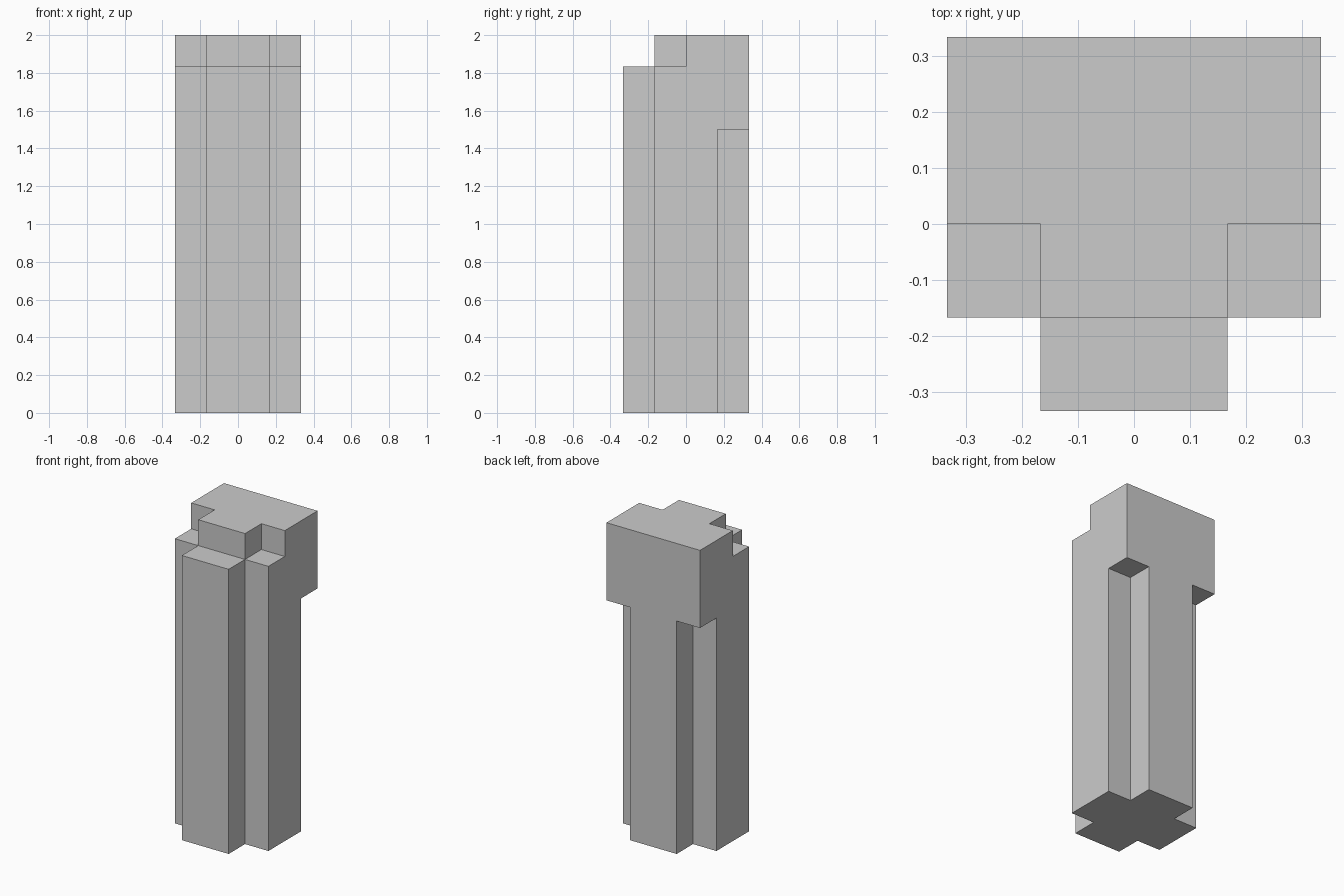
import bpy
import bmesh
from mathutils import Vector

if "Cube" in bpy.data.objects:
    bpy.data.objects.remove(bpy.data.objects["Cube"])

W = 1 / 3        # half width of the full block
N = 1 / 6        # notch line
BIG = 0.6        # cutter overshoot
SHOULDER = 2 - 1 / 6
OVERHANG = 1.5


def box(name, lo, hi):
    """Axis-aligned box between two corners, coordinates baked in the mesh."""
    bm = bmesh.new()
    bmesh.ops.create_cube(bm, size=1)
    for v in bm.verts:
        v.co = Vector([h if c > 0 else l for c, l, h in zip(v.co, lo, hi)])
    bmesh.ops.recalc_face_normals(bm, faces=bm.faces)
    mesh = bpy.data.meshes.new(name)
    bm.to_mesh(mesh)
    bm.free()
    obj = bpy.data.objects.new(name, mesh)
    bpy.context.collection.objects.link(obj)
    return obj


def cut(target, name, lo, hi):
    """Subtract a box from the target and discard the cutter."""
    cutter = box(name, lo, hi)
    cutter.hide_render = True
    mod = target.modifiers.new(name, 'BOOLEAN')
    mod.operation = 'DIFFERENCE'
    mod.solver = 'EXACT'
    mod.object = cutter
    bpy.context.view_layer.objects.active = target
    bpy.ops.object.modifier_apply(modifier=mod.name)
    bpy.data.objects.remove(cutter)


# Full block
pillar = box("pillar", (-W, -W, 0), (W, W, 2))

# Notches mirrored left and right
for s in (-1, 1):
    x0, x1 = sorted((s * N, s * BIG))
    # front corner, full height
    cut(pillar, "front_corner_cutter", (x0, -BIG, -1), (x1, -N, 3))
    # back corner, under the overhanging head
    cut(pillar, "back_corner_cutter", (x0, N, -1), (x1, BIG, OVERHANG))
    # side shoulder step at the top
    cut(pillar, "shoulder_cutter", (x0, -BIG, SHOULDER), (x1, 0, 3))

# Front step at the top
cut(pillar, "front_step_cutter", (-BIG, -BIG, SHOULDER), (BIG, -N, 3))
